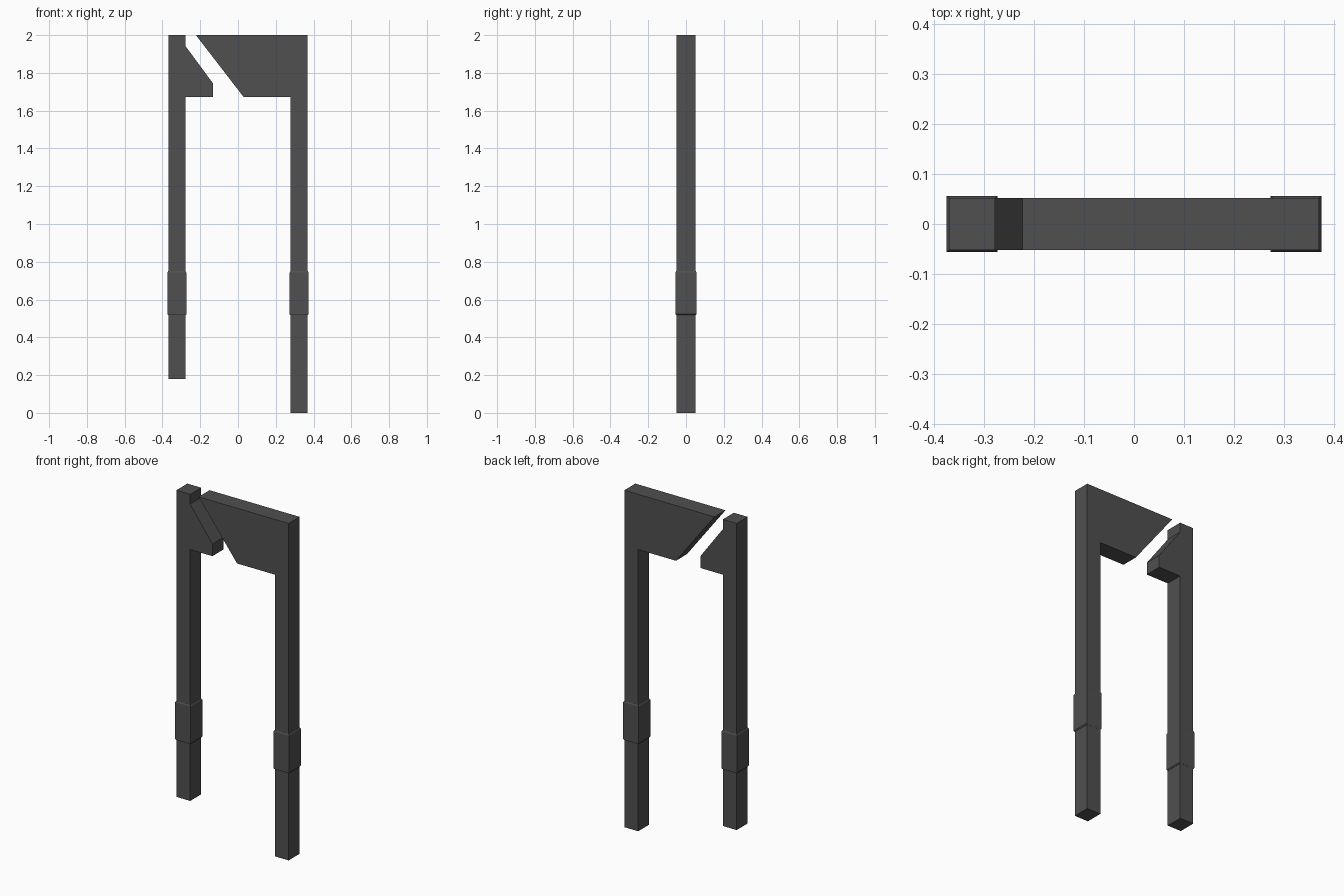
import bpy, bmesh

if "Cube" in bpy.data.objects:
    bpy.data.objects.remove(bpy.data.objects["Cube"])

DEPTH = 0.0515          # half thickness of the frame
INNER, OUTER = 0.278, 0.369

mat = bpy.data.materials.new("dark_grey")
mat.diffuse_color = (0.08, 0.08, 0.08, 1)
mat.use_nodes = True
mat.node_tree.nodes["Principled BSDF"].inputs["Base Color"].default_value = mat.diffuse_color


def finish(name, bm):
    bmesh.ops.recalc_face_normals(bm, faces=bm.faces)
    mesh = bpy.data.meshes.new(name)
    bm.to_mesh(mesh)
    bm.free()
    mesh.materials.append(mat)
    obj = bpy.data.objects.new(name, mesh)
    bpy.context.collection.objects.link(obj)
    return obj


def extrude_profile(name, points):
    """Extrude an (x, z) outline through the frame thickness."""
    bm = bmesh.new()
    face = bm.faces.new([bm.verts.new((x, -DEPTH, z)) for x, z in points])
    out = bmesh.ops.extrude_face_region(bm, geom=[face])
    verts = [v for v in out["geom"] if isinstance(v, bmesh.types.BMVert)]
    bmesh.ops.translate(bm, vec=(0, 2 * DEPTH, 0), verts=verts)
    return finish(name, bm)


def sleeve(name, cx):
    """Square collar around a leg, chamfered at both ends."""
    bm = bmesh.new()
    rings = []
    for z, grow in ((0.517, 0.0005), (0.523, 0.005), (0.742, 0.005), (0.75, 0.0005)):
        hx, hy = (OUTER - INNER) / 2 + grow, DEPTH + grow * 0.8
        rings.append([bm.verts.new((cx + sx * hx, sy * hy, z))
                      for sx, sy in ((-1, -1), (1, -1), (1, 1), (-1, 1))])
    for a, b in zip(rings, rings[1:]):
        for i in range(4):
            j = (i + 1) % 4
            bm.faces.new((a[i], a[j], b[j], b[i]))
    bm.faces.new(rings[0])
    bm.faces.new(rings[-1])
    return finish(name, bm)


# Short leg with its small bracket
extrude_profile("left_leg", [
    (-OUTER, 0.18), (-INNER, 0.18), (-INNER, 1.672), (-0.132, 1.672),
    (-0.132, 1.744), (-INNER, 1.942), (-INNER, 2), (-OUTER, 2)])

# Long leg with the large slanted head plate
extrude_profile("right_leg", [
    (OUTER, 0), (OUTER, 2), (-0.223, 2), (0.03, 1.672),
    (INNER, 1.672), (INNER, 0)])

# Collars on both legs
for side, s in (("left", -1), ("right", 1)):
    sleeve(side + "_sleeve", s * (INNER + OUTER) / 2)
